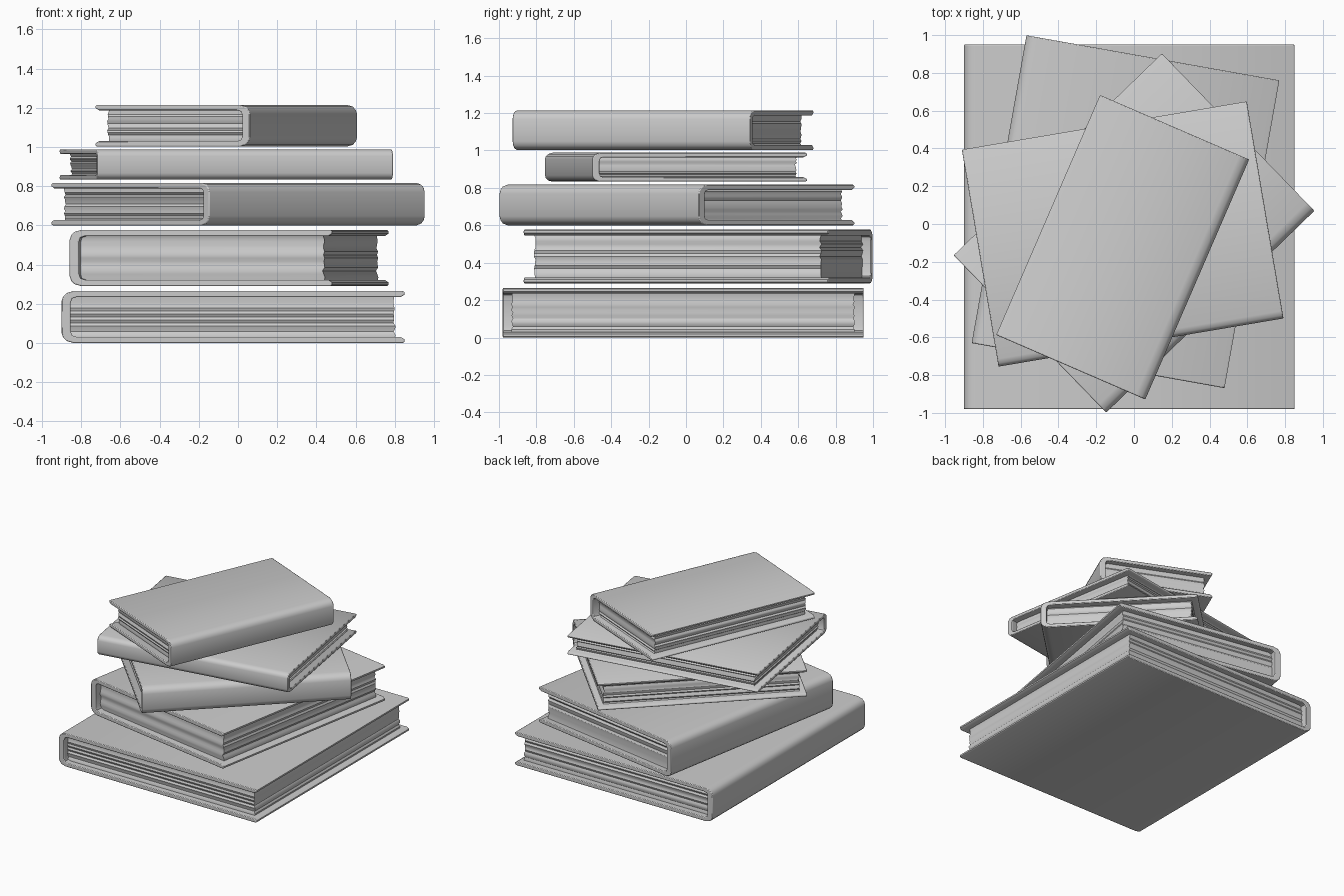
import bpy, bmesh, random
from math import radians

if "Cube" in bpy.data.objects:
    bpy.data.objects.remove(bpy.data.objects["Cube"])

random.seed(4)


def finish(name, bm, loc, angle):
    bmesh.ops.recalc_face_normals(bm, faces=bm.faces)
    mesh = bpy.data.meshes.new(name)
    bm.to_mesh(mesh)
    bm.free()
    mesh.shade_smooth()
    mesh.set_sharp_from_angle(angle=radians(35))
    obj = bpy.data.objects.new(name, mesh)
    obj.location = loc
    obj.rotation_euler.z = radians(angle)
    bpy.context.collection.objects.link(obj)
    return obj


def cover(name, w, l, h, t, s, loc, angle):
    """C-shaped case: rounded spine at local -x, open fore-edge at +x."""
    a, b = -w / 2, w / 2
    c = min(0.05, h * 0.22)
    # lower half of the section, from outer spine to board tip and back inside
    lower = [(a, c), (a + c * 0.15, c * 0.55), (a + c * 0.5, c * 0.2),
             (a + c * 1.2, 0), (b - 0.01, 0), (b, 0.006), (b, t * 0.6),
             (b - 0.02, t), (a + s + c * 0.6, t), (a + s + c * 0.15, t + c * 0.15),
             (a + s, t + c * 0.6)]
    profile = lower + [(x, h - z) for x, z in reversed(lower)]
    bm = bmesh.new()
    verts = [bm.verts.new((x, -l / 2, z)) for x, z in profile]
    face = bm.faces.new(verts)
    new = bmesh.ops.extrude_face_region(bm, geom=[face])["geom"]
    bmesh.ops.translate(bm, vec=(0, l, 0),
                        verts=[v for v in new if isinstance(v, bmesh.types.BMVert)])
    obj = finish(name, bm, loc, angle)
    bev = obj.modifiers.new("soft_edges", 'BEVEL')
    bev.width = 0.005
    bev.segments = 2
    bev.limit_method = 'ANGLE'
    bev.angle_limit = radians(60)


def pages(name, w, l, h, t, s, loc, angle):
    """Paper block: stacked rings with slightly uneven edges."""
    bm = bmesh.new()
    n = 14
    rings = []
    for i in range(n + 1):
        u = i / n
        z = t * 0.9 + u * (h - 1.8 * t)
        d = [0.045 + random.uniform(0, 0.012) for _ in range(3)]
        x0 = -w / 2 + s * 0.9 + (0.015 if i in (0, n) else 0)
        x1 = w / 2 - d[0]
        y0, y1 = -l / 2 + d[1], l / 2 - d[2]
        rings.append([bm.verts.new(p) for p in
                      ((x0, y0, z), (x1, y0, z), (x1, y1, z), (x0, y1, z))])
    for r, q in zip(rings, rings[1:]):
        for k in range(4):
            bm.faces.new((r[k], r[k - 1], q[k - 1], q[k]))
    bm.faces.new(rings[0])
    bm.faces.new(rings[-1])
    finish(name, bm, loc, angle)


# centre x, centre y, bottom z, width, length, height, rotation
books = [
    (-0.025, -0.015, 0.000, 1.75, 1.93, 0.265, 0),
    (-0.045, 0.065, 0.290, 1.36, 1.655, 0.287, -10.1),
    (0.0, -0.048, 0.600, 1.16, 1.535, 0.217, 134.1),
    (-0.06, -0.053, 0.833, 1.165, 1.53, 0.155, 99.6),
    (-0.06, -0.123, 1.002, 0.86, 1.384, 0.213, 156.6),
]

for i, (x, y, z, w, l, h, ang) in enumerate(books, 1):
    t = 0.015 + 0.06 * h      # board thickness
    s = 0.03 + 0.06 * h       # spine thickness
    cover(f"book_{i}_cover", w, l, h, t, s, (x, y, z), ang)
    pages(f"book_{i}_pages", w, l, h, t, s, (x, y, z), ang)
